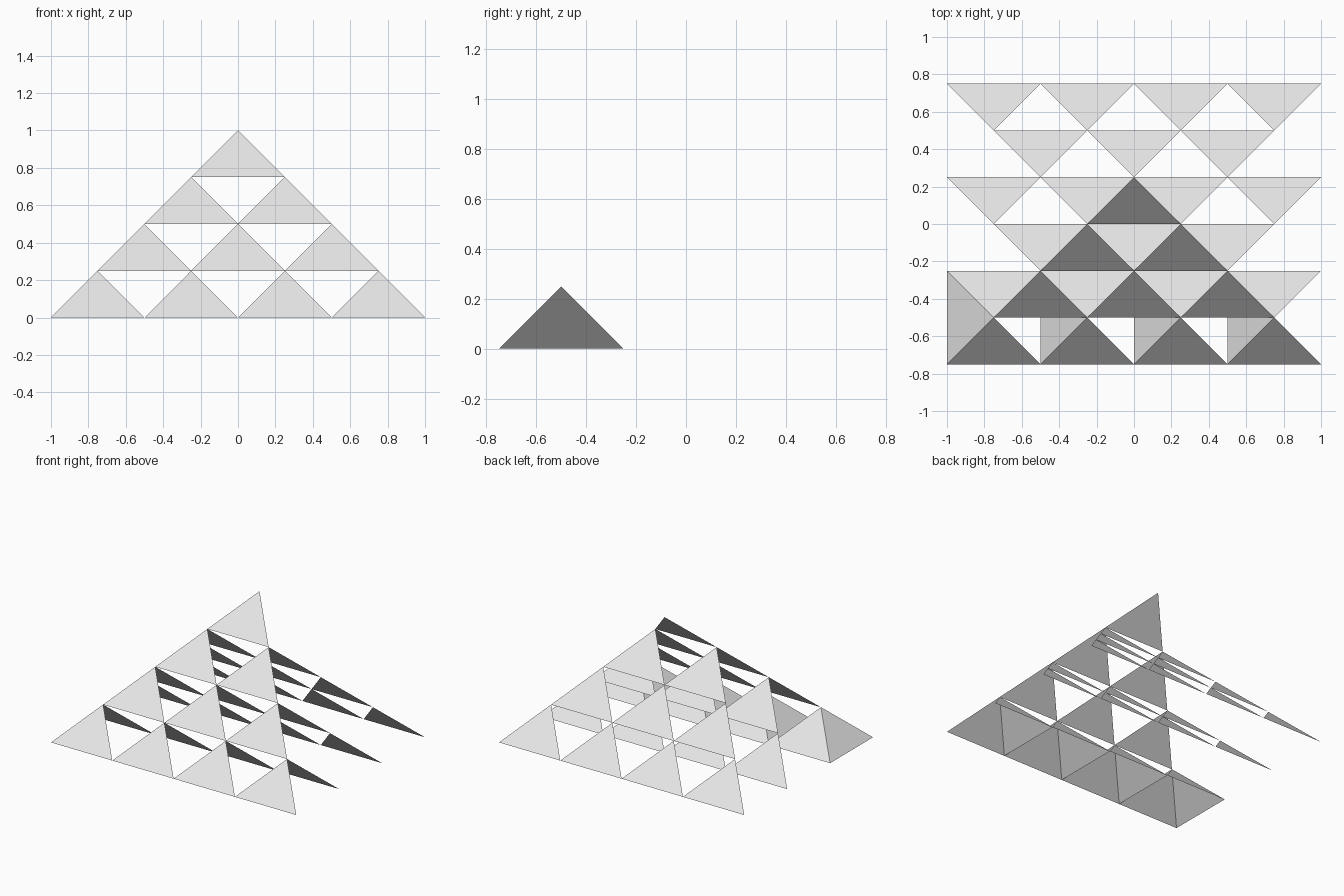
import bpy
import bmesh

cube = bpy.data.objects.get("Cube")
if cube:
    bpy.data.objects.remove(cube)

STEP = 0.25   # half the width and also the height of one small pyramid
LEVELS = 4

grey = bpy.data.materials.new("light_grey")
grey.use_nodes = True
grey.diffuse_color = (0.8, 0.8, 0.8, 1)
grey.node_tree.nodes["Principled BSDF"].inputs["Base Color"].default_value = (0.8, 0.8, 0.8, 1)


def make_panels(name, triangles):
    """One object made of separate flat triangular panels."""
    bm = bmesh.new()
    for tri in triangles:
        bm.faces.new([bm.verts.new(p) for p in tri])
    mesh = bpy.data.meshes.new(name)
    bm.to_mesh(mesh)
    bm.free()
    mesh.materials.append(grey)
    bpy.context.collection.objects.link(bpy.data.objects.new(name, mesh))


def corners(cx, cy, z):
    """Base corners (front left to right, back right to left) and tip of a pyramid."""
    s = STEP
    return ((cx - s, cy - s, z), (cx + s, cy - s, z),
            (cx + s, cy + s, z), (cx - s, cy + s, z), (cx, cy, z + s))


for level in range(LEVELS):
    z = level * STEP
    xs = [(2 * i - (LEVELS - 1 - level)) * STEP for i in range(LEVELS - level)]
    front_y = (level - 2) * STEP
    front, back, side = [], [], []
    for x in xs:
        # Sloping front panels, one row per level
        a, b, c, d, tip = corners(x, front_y, z)
        front.append((a, b, tip))
        # Side panels close only the lowest front row
        if level == 0:
            side.append((d, a, tip))
        # Sloping back panels, one fewer row on each higher level
        for row in range(LEVELS - 1 - level):
            a, b, c, d, tip = corners(x, front_y + 2 * row * STEP, z)
            back.append((c, d, tip))
    make_panels(f"front_panels_level_{level + 1}", front)
    if back:
        make_panels(f"back_panels_level_{level + 1}", back)
    if side:
        make_panels("side_panels", side)
